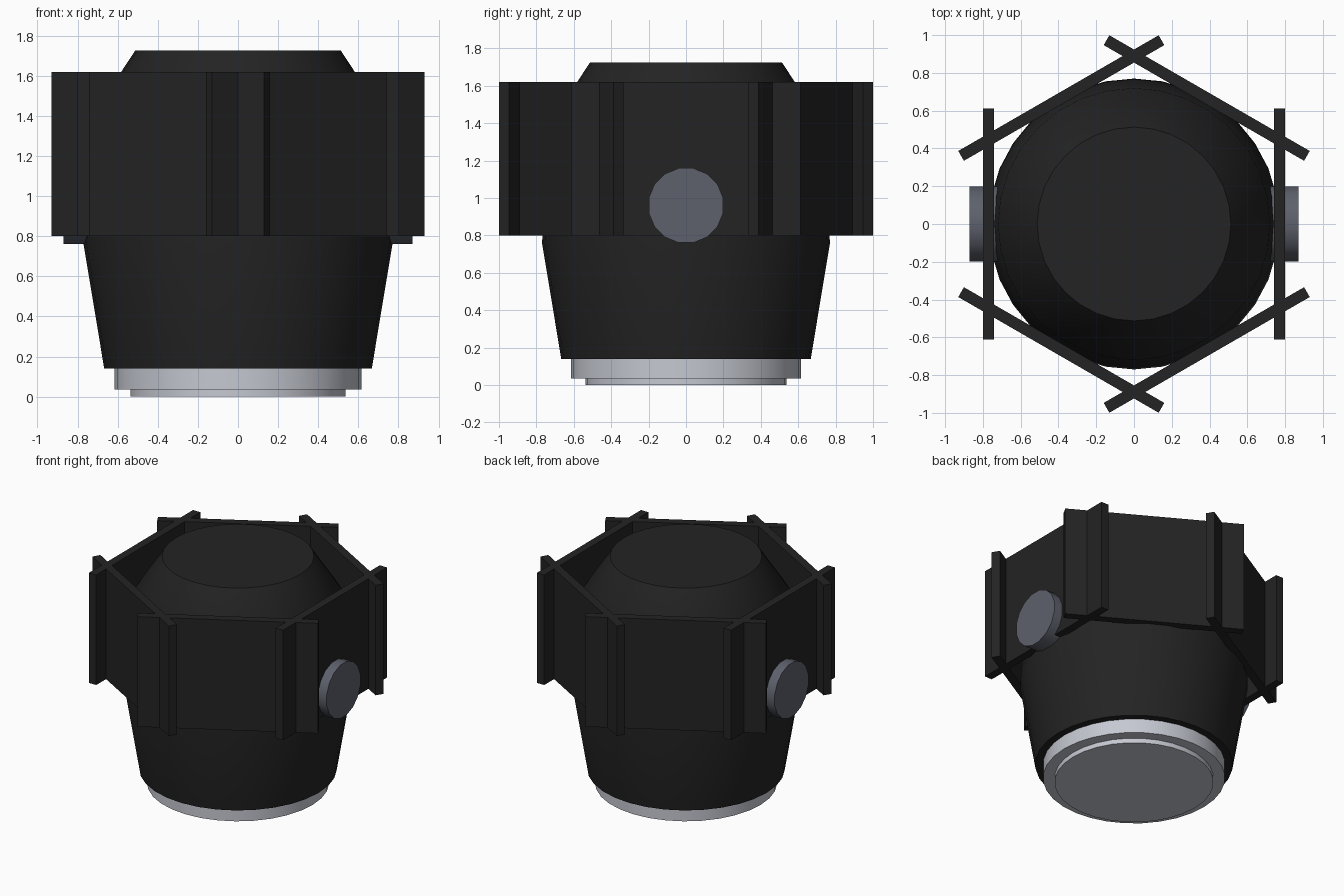
import bpy
import math
from mathutils import Matrix

cube = bpy.data.objects.get("Cube")
if cube:
    bpy.data.objects.remove(cube, do_unlink=True)


def material(name, colour):
    mat = bpy.data.materials.new(name)
    mat.use_nodes = True
    mat.diffuse_color = (*colour, 1)
    mat.node_tree.nodes["Principled BSDF"].inputs["Base Color"].default_value = (*colour, 1)
    return mat


black = material("matte black", (0.017, 0.017, 0.017))
steel = material("pale steel", (0.56, 0.58, 0.64))
slate = material("slate grey", (0.11, 0.12, 0.15))


def lathe(name, profile, mat, sides=32):
    """Turn (radius, height) pairs into a closed solid around z."""
    verts = [(r * math.cos(2 * math.pi * i / sides), r * math.sin(2 * math.pi * i / sides), z)
             for r, z in profile for i in range(sides)]
    rows = len(profile)
    faces = [(k * sides + i, k * sides + (i + 1) % sides,
              (k + 1) * sides + (i + 1) % sides, (k + 1) * sides + i)
             for k in range(rows - 1) for i in range(sides)]
    faces.append(tuple(reversed(range(sides))))
    faces.append(tuple(range((rows - 1) * sides, rows * sides)))
    mesh = bpy.data.meshes.new(name)
    mesh.from_pydata(verts, [], faces)
    mesh.materials.append(mat)
    obj = bpy.data.objects.new(name, mesh)
    bpy.context.collection.objects.link(obj)
    bpy.ops.object.select_all(action="DESELECT")
    obj.select_set(True)
    bpy.context.view_layer.objects.active = obj
    bpy.ops.object.shade_smooth_by_angle(angle=math.radians(30))
    return obj


# Tapered housing with a sloping shoulder and flat top
lathe("housing", [(0.667, 0.14), (0.77, 0.76), (0.72, 1.41), (0.513, 1.725)], black)

# Stepped metal base
lathe("base_ring", [(0.615, 0.035), (0.615, 0.15)], steel)
lathe("base_plate", [(0.537, 0), (0.537, 0.045)], steel)

# Six overlapping guard panels
for i in range(6):
    bpy.ops.mesh.primitive_cube_add(size=1)
    panel = bpy.context.object
    panel.name = f"guard_panel_{i + 1}"
    panel.data.transform(Matrix.Rotation(math.radians(60 * i), 4, "Z")
                         @ Matrix.Translation((0.77, 0, 1.21))
                         @ Matrix.Diagonal((0.06, 1.225, 0.82, 1)))
    panel.data.materials.append(black)

# Round side knobs
for side, name in ((1, "left_knob"), (-1, "right_knob")):
    knob = lathe(name, [(0.203, 0.70), (0.203, 0.87)], slate, 16)
    knob.data.transform(Matrix.Translation((0, 0, 0.96))
                        @ Matrix.Rotation(side * math.pi / 2, 4, "Y")
                        @ Matrix.Rotation(math.pi / 16, 4, "Z"))
